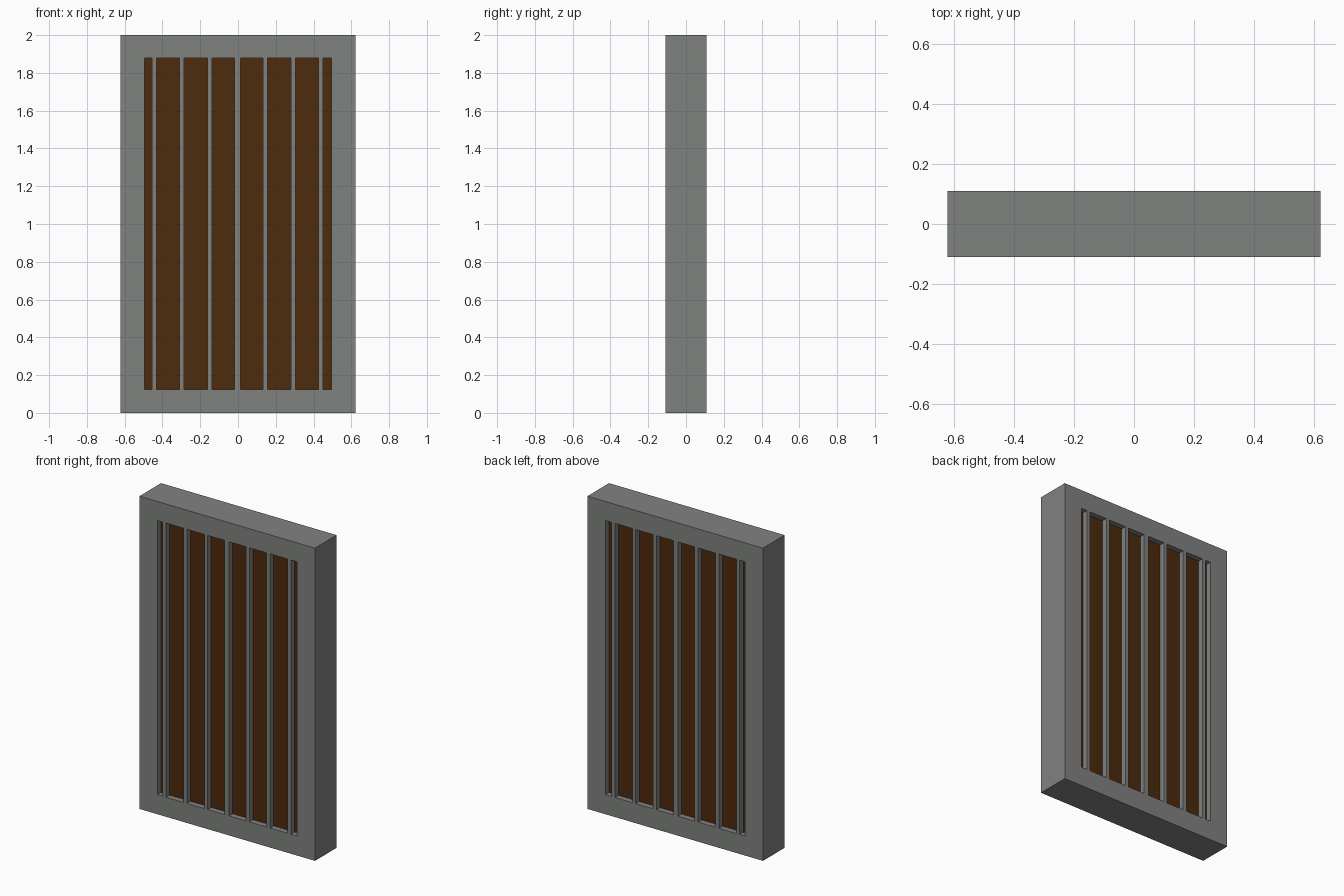
import bpy, bmesh

if "Cube" in bpy.data.objects:
    bpy.data.objects.remove(bpy.data.objects["Cube"])

W, H, D = 0.621, 2.0, 0.109        # half width, height, half depth
IW, Z0, Z1 = 0.494, 0.125, 1.878   # opening half width, bottom, top
PANEL = 0.073                      # half thickness of recessed panel


def material(name, rgb):
    m = bpy.data.materials.new(name)
    m.diffuse_color = (*rgb, 1)
    m.use_nodes = True
    m.node_tree.nodes["Principled BSDF"].inputs["Base Color"].default_value = m.diffuse_color
    return m


grey = material("grey metal", (0.216, 0.223, 0.216))
brown = material("dark brown wood", (0.074, 0.024, 0.0037))


def finish(name, bm, mat):
    bmesh.ops.recalc_face_normals(bm, faces=bm.faces)
    me = bpy.data.meshes.new(name)
    bm.to_mesh(me)
    bm.free()
    me.materials.append(mat)
    ob = bpy.data.objects.new(name, me)
    bpy.context.collection.objects.link(ob)
    return ob


def box(name, x0, x1, y0, y1, z0, z1, mat):
    bm = bmesh.new()
    bmesh.ops.create_cube(bm, size=1)
    for v in bm.verts:
        v.co = (x1 if v.co.x > 0 else x0,
                y1 if v.co.y > 0 else y0,
                z1 if v.co.z > 0 else z0)
    return finish(name, bm, mat)


# Outer frame: a rectangular ring with an open middle
bm = bmesh.new()
loops = []
for y in (-D, D):
    for w, a, b in ((W, 0, H), (IW, Z0, Z1)):
        loops.append([bm.verts.new((x, y, z))
                      for x, z in ((-w, a), (w, a), (w, b), (-w, b))])
fo, fi, bo, bi = loops
for p, q in ((fo, fi), (bo, bi), (fo, bo), (fi, bi)):
    for i in range(4):
        j = (i + 1) % 4
        bm.faces.new((p[i], p[j], q[j], q[i]))
finish("frame", bm, grey)

# Recessed wooden panel
box("panel", -IW, IW, -PANEL, PANEL, Z0, Z1, brown)

# Vertical bars, flush with the frame on both faces
for i in range(-3, 4):
    c = -0.003 + i * 0.1472
    h = 0.016 if i == 0 else 0.012
    for side, y0, y1 in (("front", -D, -PANEL), ("back", PANEL, D)):
        box(f"{side}_bar_{i + 4}", c - h, c + h, y0, y1, Z0, Z1, grey)
